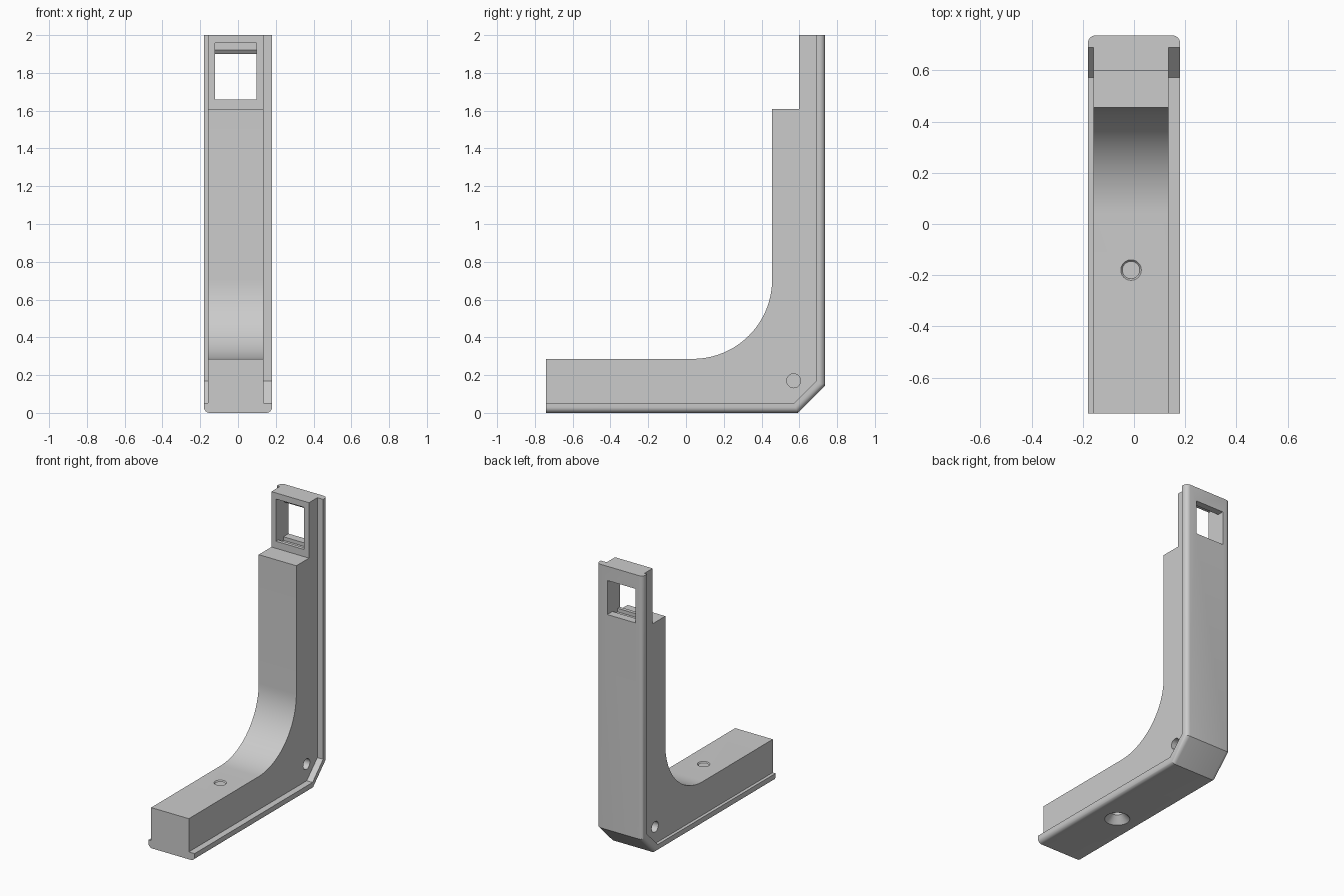
import bpy, bmesh
from math import sin, cos, pi, radians
from mathutils import Matrix

cube = bpy.data.objects.get("Cube")
if cube:
    bpy.data.objects.remove(cube, do_unlink=True)

grey = bpy.data.materials.new("light grey plastic")
grey.use_nodes = True
colour = (0.6, 0.6, 0.6, 1)
grey.diffuse_color = colour
grey.node_tree.nodes["Principled BSDF"].inputs["Base Color"].default_value = colour

LEFT, RIGHT, EDGE = -0.158, 0.135, 0.18   # core sides and flange half width
MID = (LEFT + RIGHT) / 2


def add_object(name, bm):
    bmesh.ops.recalc_face_normals(bm, faces=bm.faces[:])
    mesh = bpy.data.meshes.new(name)
    bm.to_mesh(mesh)
    bm.free()
    mesh.materials.append(grey)
    obj = bpy.data.objects.new(name, mesh)
    bpy.context.collection.objects.link(obj)
    return obj


def extrude_profile(points, x0, x1):
    """Solid from a (y, z) outline swept along x."""
    bm = bmesh.new()
    face = bm.faces.new([bm.verts.new((x0, y, z)) for y, z in points])
    out = bmesh.ops.extrude_face_region(bm, geom=[face])
    moved = [v for v in out["geom"] if isinstance(v, bmesh.types.BMVert)]
    bmesh.ops.translate(bm, verts=moved, vec=(x1 - x0, 0, 0))
    return bm


def cylinder(name, r1, r2, depth, centre, axis="Z"):
    bm = bmesh.new()
    turn = Matrix.Rotation(pi / 2, 4, "Y") if axis == "X" else Matrix()
    bmesh.ops.create_cone(bm, cap_ends=True, segments=40, radius1=r1, radius2=r2,
                          depth=depth, matrix=Matrix.Translation(centre) @ turn)
    return add_object(name, bm)


def combine(target, other, operation):
    mod = target.modifiers.new(other.name, "BOOLEAN")
    mod.operation, mod.solver, mod.object = operation, "EXACT", other
    bpy.context.view_layer.objects.active = target
    bpy.ops.object.modifier_apply(modifier=mod.name)
    bpy.data.objects.remove(other, do_unlink=True)


# Outer flange: a bent strip with rounded outer edges
outer = [(-0.74, 0), (0.592, 0), (0.737, 0.145), (0.737, 2)]
inner = [(0.69, 2), (0.69, 0.17), (0.572, 0.052), (-0.74, 0.052)]
bm = extrude_profile(outer + inner, -EDGE, EDGE)
on_outer = lambda v: any(abs(v.co.y - y) + abs(v.co.z - z) < 1e-4 for y, z in outer)
rims = [e for e in bm.edges if all(on_outer(v) for v in e.verts)
        and abs(e.verts[0].co.x - e.verts[1].co.x) < 1e-4]
bmesh.ops.bevel(bm, geom=rims, offset=0.03, segments=6, profile=0.5, affect="EDGES")
flange = add_object("flange", bm)

# Solid core: two arms joined by a concave curve, with a thinner tab on top
RADIUS, CY, CZ = 0.42, 0.036, 0.706
curve = [(CY + RADIUS * sin(a), CZ - RADIUS * cos(a))
         for a in (pi / 2 * i / 24 for i in range(25))]
outline = ([(-0.74, 0.03), (0.58, 0.03), (0.707, 0.157), (0.707, 2), (0.597, 2),
            (0.597, 1.61), (CY + RADIUS, 1.61)]
           + curve[::-1] + [(-0.74, CZ - RADIUS)])
bracket = add_object("bracket", extrude_profile(outline, LEFT, RIGHT))
combine(bracket, flange, "UNION")

# Latch window with a hooked lip at the top and a groove in its sill
window = [(0.5, 1.66), (0.622, 1.66), (0.622, 1.635), (0.68, 1.635), (0.68, 1.66),
          (0.8, 1.66), (0.8, 1.9), (0.69, 1.9), (0.675, 1.92), (0.675, 1.957), (0.5, 1.957)]
combine(bracket, add_object("window_cutter", extrude_profile(window, -0.122, 0.097)),
        "DIFFERENCE")

# Screw hole, countersunk from below and eased at the top
SCREW_Y, TOP = -0.18, CZ - RADIUS
for name, r1, r2, z0, z1 in (("screw_hole", 0.035, 0.035, -0.1, 0.5),
                             ("countersink", 0.085, 0.03, -0.005, 0.055),
                             ("hole_rim", 0.034, 0.041, TOP - 0.007, TOP + 0.001)):
    cutter = cylinder(name, r1, r2, z1 - z0, (MID, SCREW_Y, (z0 + z1) / 2))
    combine(bracket, cutter, "DIFFERENCE")

# Blind pivot holes on both sides of the corner
for side, x in (("left", RIGHT), ("right", LEFT)):
    cutter = cylinder(side + "_pivot_hole", 0.037, 0.037, 0.14, (x, 0.57, 0.17), "X")
    combine(bracket, cutter, "DIFFERENCE")

# Smooth the curved faces only
bpy.ops.object.select_all(action="DESELECT")
bracket.select_set(True)
bpy.context.view_layer.objects.active = bracket
bpy.ops.object.shade_smooth_by_angle(angle=radians(25))
